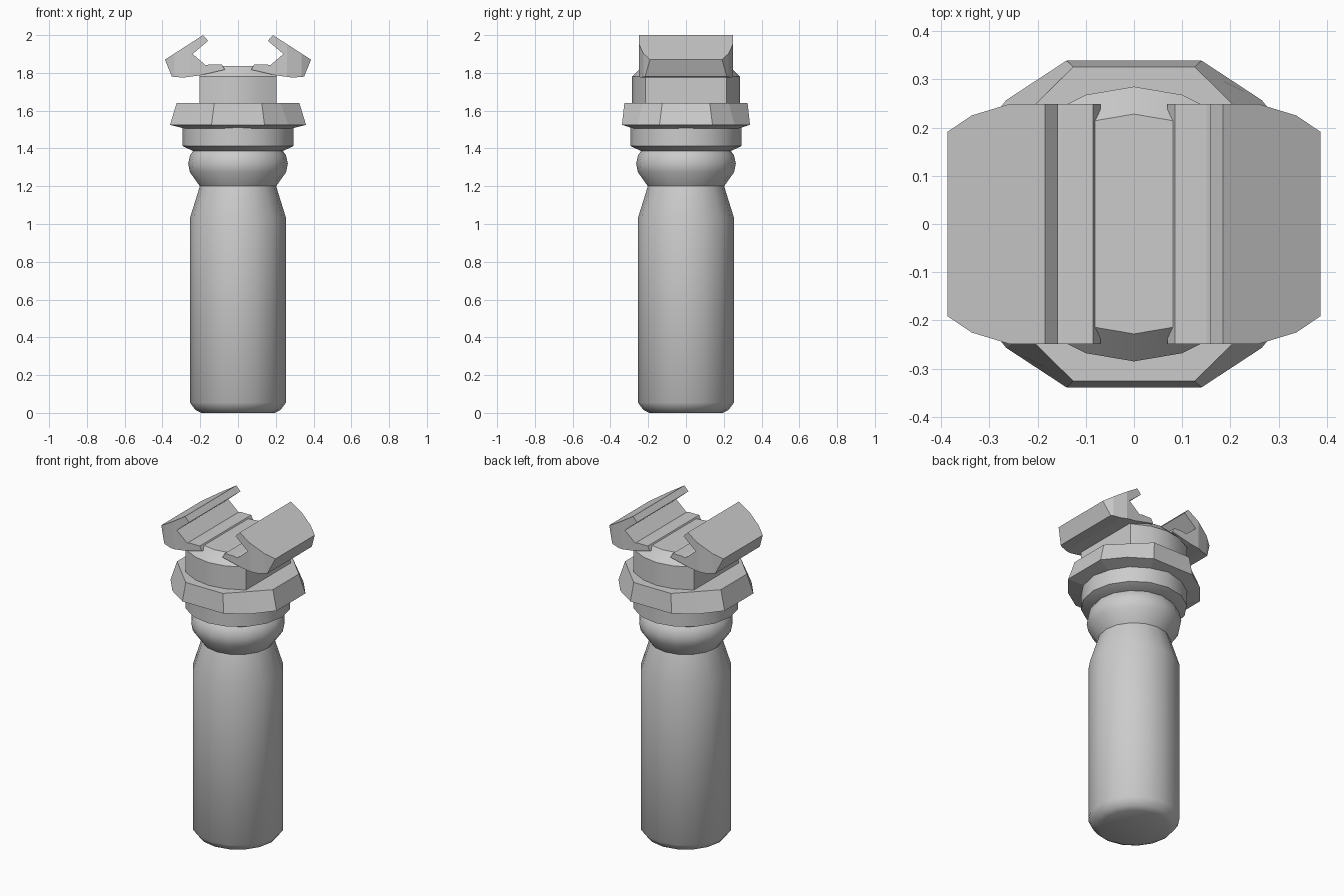
import bpy, bmesh, math
from mathutils import Vector

if "Cube" in bpy.data.objects:
    bpy.data.objects.remove(bpy.data.objects["Cube"])


def finish(name, bm, angle=None):
    bmesh.ops.remove_doubles(bm, verts=bm.verts, dist=1e-5)
    bmesh.ops.recalc_face_normals(bm, faces=bm.faces)
    me = bpy.data.meshes.new(name)
    bm.to_mesh(me)
    bm.free()
    ob = bpy.data.objects.new(name, me)
    bpy.context.collection.objects.link(ob)
    if angle:
        bpy.ops.object.select_all(action='DESELECT')
        ob.select_set(True)
        bpy.context.view_layer.objects.active = ob
        bpy.ops.object.shade_smooth_by_angle(angle=math.radians(angle))
    return ob


def loft(name, loops, angle=None):
    """Skin a stack of equal-length loops and cap both ends."""
    bm = bmesh.new()
    rings = [[bm.verts.new(p) for p in loop] for loop in loops]
    n = len(rings[0])
    for a, b in zip(rings, rings[1:]):
        for i in range(n):
            j = (i + 1) % n
            bm.faces.new((a[i], a[j], b[j], b[i]))
    bm.faces.new(rings[0][::-1])
    bm.faces.new(rings[-1])
    return finish(name, bm, angle)


def lathe(name, profile, n=16, angle=40):
    return loft(name, [[(r * math.cos(math.tau * i / n), r * math.sin(math.tau * i / n), z)
                        for i in range(n)] for r, z in profile], angle)


def four_way(quarter, z):
    """Repeat first-quadrant points (ordered x axis to y axis) round the outline."""
    q = quarter
    pts = (q + [(-x, y) for x, y in reversed(q)]
           + [(-x, -y) for x, y in q] + [(x, -y) for x, y in reversed(q)])
    out = []
    for p in pts:
        if not out or (Vector(p) - Vector(out[-1])).length > 1e-4:
            out.append(p)
    return [(x, y, z) for x, y in out]


# handle with waisted neck and rounded ball
lathe("handle", [(0.195, 0), (0.225, 0.015), (0.255, 0.055), (0.255, 1.03), (0.202, 1.2),
                 (0.255, 1.275), (0.264, 1.32), (0.254, 1.365), (0.235, 1.39)])

# collar ring
lathe("collar", [(0.235, 1.385), (0.295, 1.413), (0.295, 1.515)])

# faceted flange
loft("flange", [
    four_way([(0.28, 0.11), (0.205, 0.205), (0.11, 0.275)], 1.505),
    four_way([(0.36, 0.14), (0.265, 0.257), (0.14, 0.339)], 1.525),
    four_way([(0.325, 0.126), (0.226, 0.227), (0.126, 0.326)], 1.64)])

# mount block: flat sides, curved ends, sloping top rim
plan = [(0.205, 0.215), (0.1, 0.268), (0.0, 0.285)]
loft("mount_block", [
    four_way(plan, 1.63), four_way(plan, 1.78),
    four_way([(x, y - 0.057) for x, y in plan], 1.837)], 30)

# rail clamp jaws, outer corners trimmed in two steps
section = [(0.185, 2.0), (0.158, 1.97), (0.24, 1.90), (0.17, 1.84), (0.15, 1.845),
           (0.085, 1.845), (0.07, 1.817), (0.20, 1.787), (0.29, 1.775),
           (0.35, 1.78), (0.387, 1.87)]
trims = [((0.255, 0.25), (0.337, 0.225)), ((0.337, 0.225), (0.387, 0.191))]
for side, label in ((-1, "left"), (1, "right")):
    bm = bmesh.new()
    face = bm.faces.new([bm.verts.new((side * x, -0.249, z)) for x, z in section])
    ext = bmesh.ops.extrude_face_region(bm, geom=[face])
    moved = [v for v in ext["geom"] if isinstance(v, bmesh.types.BMVert)]
    bmesh.ops.translate(bm, verts=moved, vec=(0, 0.498, 0))
    bmesh.ops.recalc_face_normals(bm, faces=bm.faces)
    for (x1, y1), (x2, y2) in trims:
        for end in (-1, 1):
            bmesh.ops.bisect_plane(
                bm, geom=bm.verts[:] + bm.edges[:] + bm.faces[:], dist=1e-5,
                plane_co=(side * x1, end * y1, 0),
                plane_no=(side * (y1 - y2), end * (x2 - x1), 0), clear_outer=True)
            bmesh.ops.holes_fill(bm, edges=[e for e in bm.edges if e.is_boundary], sides=0)
    finish(label + "_jaw", bm)
